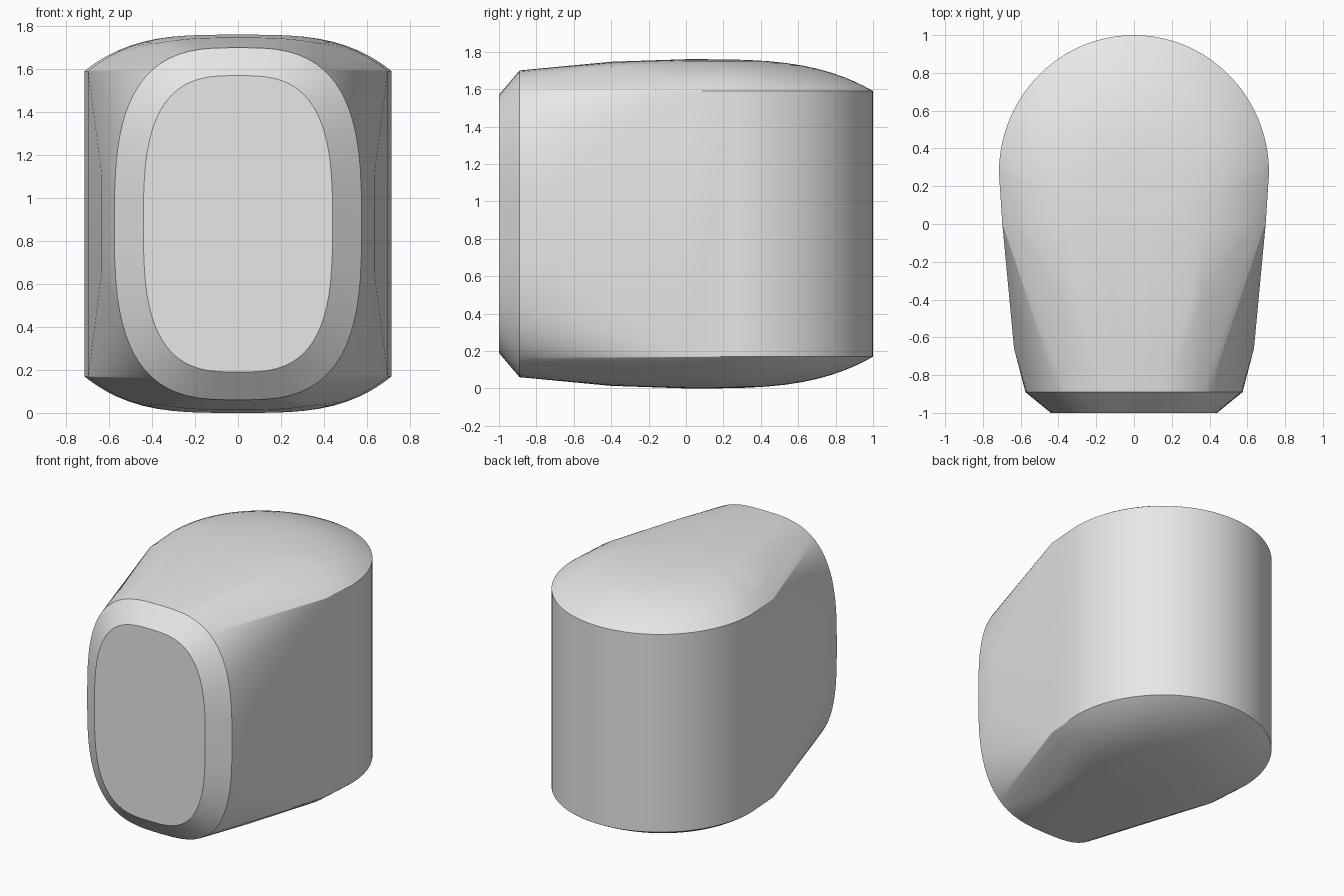
import bpy, bmesh
from math import sin, cos, pi, copysign

cube = bpy.data.objects.get("Cube")
if cube:
    bpy.data.objects.remove(cube, do_unlink=True)

MID = 0.88        # middle height
WALL = 0.71       # half height of the upright rear wall
DOME = 0.17       # rise of the domed ends


def rounded_ring(y, half_width, half_height, n=3.0, count=72):
    """Superellipse ring facing the front."""
    ring = []
    for i in range(count):
        a = 2 * pi * i / count
        c, s = cos(a), sin(a)
        ring.append((half_width * copysign(abs(c) ** (2 / n), c), y,
                     MID + half_height * copysign(abs(s) ** (2 / n), s)))
    return ring


# Front face and its bevel
points = rounded_ring(-1.0, 0.44, 0.69) + rounded_ring(-0.89, 0.575, 0.82)

# Shoulder on each side behind the bevel
points += [(x, -0.66, z) for x in (-0.635, 0.635) for z in (0.65, 1.11)]

# Rounded rear outline in plan
outline = [(0.715 * cos(pi * i / 60), 0.27 + 0.73 * sin(pi * i / 60))
           for i in range(61)]
outline += [(-0.697, 0.0), (0.697, 0.0)]

# Rear wall edges, domes, and the crown running forward
for side in (1, -1):
    for k in range(1, 15):
        s = sin(pi / 2 * k / 14)
        z = MID + side * (WALL + DOME * (1 - s ** 3.4))
        points += [(s * x, s * y, z) for x, y in outline]
    points.append((0, 0, MID + side * (WALL + DOME)))
    for i in range(-6, 7):
        x = i * 0.06
        z = WALL + DOME * (0.92 - abs(x / 0.7) ** 3)
        points.append((x, -0.4, MID + side * z))

# Stretch one taut skin over the sections
bm = bmesh.new()
for p in points:
    bm.verts.new(p)
hull = bmesh.ops.convex_hull(bm, input=bm.verts)
unused = {g for g in hull["geom_interior"] + hull["geom_unused"]
          if isinstance(g, bmesh.types.BMVert)}
bmesh.ops.delete(bm, geom=list(unused), context="VERTS")
bmesh.ops.dissolve_limit(bm, angle_limit=0.002, verts=bm.verts, edges=bm.edges)
bmesh.ops.recalc_face_normals(bm, faces=bm.faces)
mesh = bpy.data.meshes.new("rounded_body")
bm.to_mesh(mesh)
bm.free()
body = bpy.data.objects.new("rounded_body", mesh)
bpy.context.collection.objects.link(body)

# Plain grey
grey = bpy.data.materials.new("light_grey")
grey.use_nodes = True
grey.diffuse_color = (0.8, 0.8, 0.8, 1)
grey.node_tree.nodes["Principled BSDF"].inputs["Base Color"].default_value = (0.8, 0.8, 0.8, 1)
mesh.materials.append(grey)

# Smooth skin with crisp rims
bpy.ops.object.select_all(action="DESELECT")
body.select_set(True)
bpy.context.view_layer.objects.active = body
bpy.ops.object.shade_smooth_by_angle(angle=0.45)
weighted = body.modifiers.new("weighted_normals", "WEIGHTED_NORMAL")
weighted.keep_sharp = True
